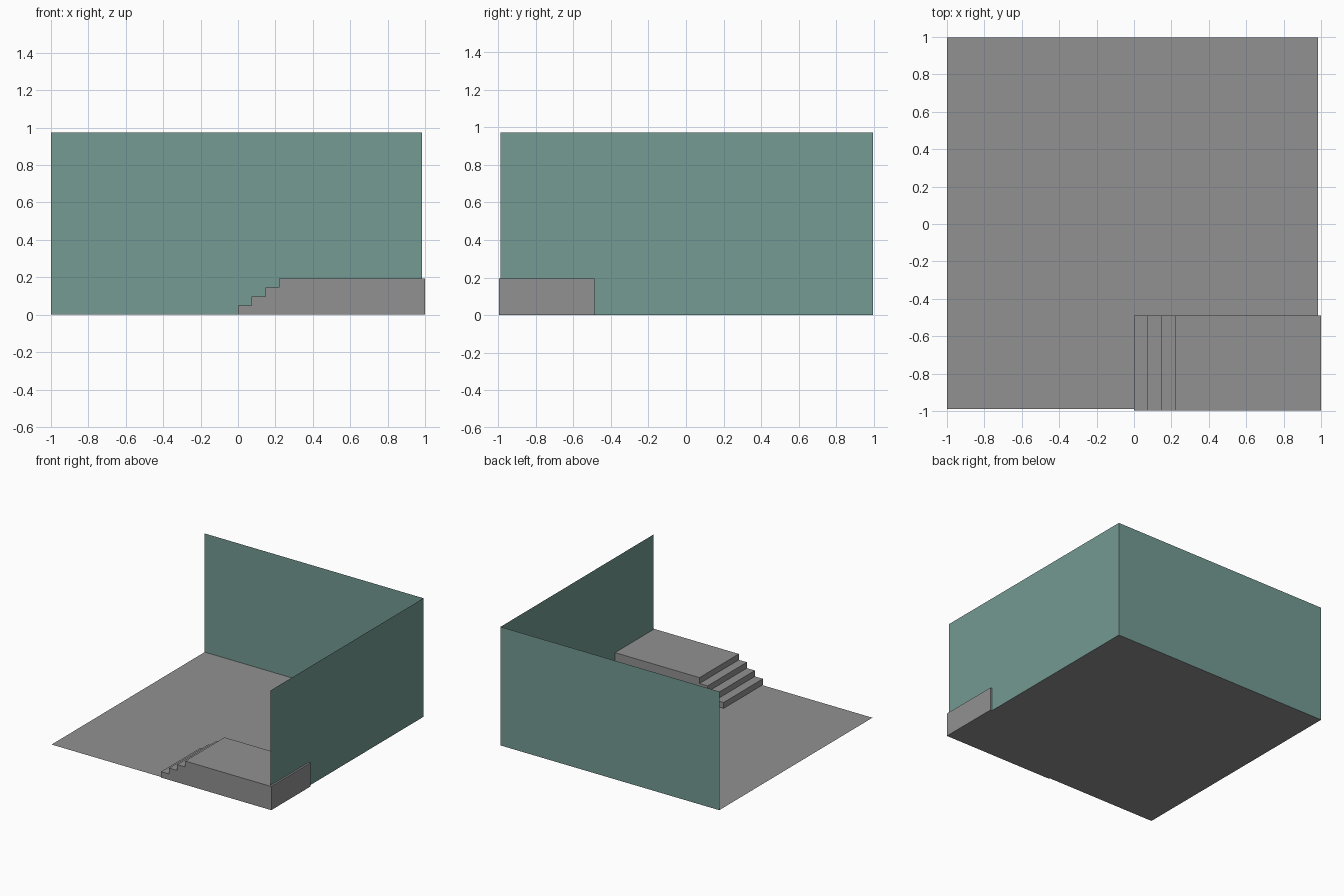
import bpy

if "Cube" in bpy.data.objects:
    bpy.data.objects.remove(bpy.data.objects["Cube"])

X0, X1 = -1.0, 0.985        # room extent in x
Y0, Y1 = -0.988, 0.997      # room extent in y
WALL_TOP = 0.973


def material(name, rgb):
    m = bpy.data.materials.new(name)
    m.diffuse_color = (*rgb, 1.0)
    m.use_nodes = True
    m.node_tree.nodes["Principled BSDF"].inputs["Base Color"].default_value = m.diffuse_color
    return m


def mesh_object(name, verts, faces, mat):
    me = bpy.data.meshes.new(name)
    me.from_pydata(verts, [], faces)
    me.materials.append(mat)
    me.update()
    ob = bpy.data.objects.new(name, me)
    bpy.context.collection.objects.link(ob)
    return ob


def sheet(name, corners, mat):
    return mesh_object(name, corners, [(0, 1, 2, 3)], mat)


grey = material("stone_grey", (0.285, 0.285, 0.285))
teal = material("wall_teal", (0.175, 0.325, 0.29))

# Floor and the two thin walls, facing into the room
sheet("floor", [(X0, Y0, 0), (X1, Y0, 0), (X1, Y1, 0), (X0, Y1, 0)], grey)
sheet("back_wall", [(X0, Y1, 0), (X1, Y1, 0), (X1, Y1, WALL_TOP), (X0, Y1, WALL_TOP)], teal)
sheet("right_wall", [(X1, Y1, 0), (X1, Y0, 0), (X1, Y0, WALL_TOP), (X1, Y1, WALL_TOP)], teal)

# Raised platform with steps: side profile extruded along y
STEP_RUN, STEP_RISE, STEPS = 0.073, 0.0485, 4
profile = [(0.0, 0.0)]
for i in range(STEPS):
    z = (i + 1) * STEP_RISE
    end = 1.0 if i == STEPS - 1 else (i + 1) * STEP_RUN
    profile += [(i * STEP_RUN, z), (end, z)]
profile.append((1.0, 0.0))
profile = list(dict.fromkeys(profile))

n = len(profile)
verts = [(x, y, z) for y in (-0.997, -0.488) for x, z in profile]
faces = [tuple(reversed(range(n))), tuple(range(n, 2 * n))]
faces += [(i, (i + 1) % n, n + (i + 1) % n, n + i) for i in range(n)]
mesh_object("stepped_platform", verts, faces, grey)
